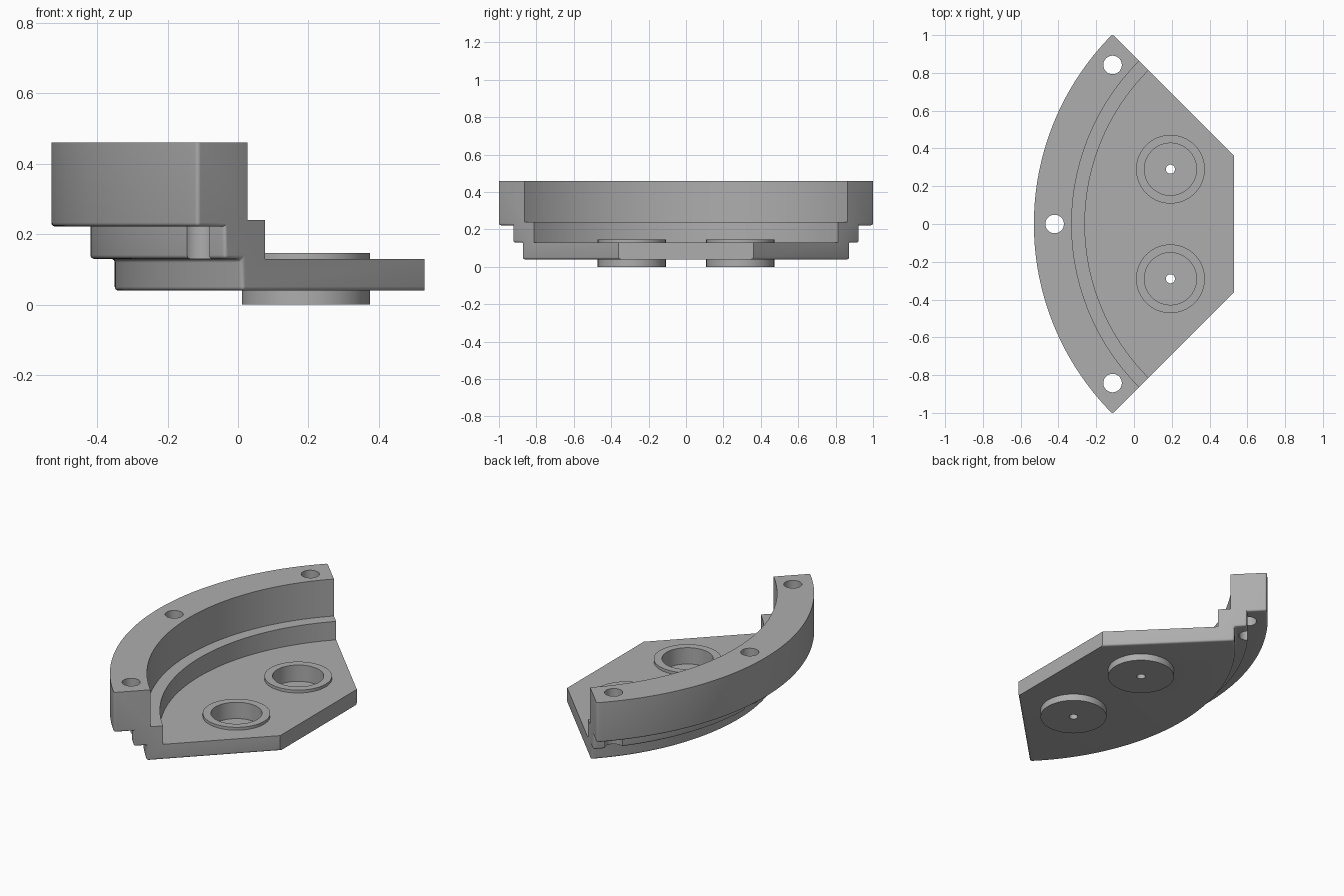
import bpy, bmesh, math
from mathutils import Matrix

if "Cube" in bpy.data.objects:
    bpy.data.objects.remove(bpy.data.objects["Cube"])

CX = 0.89                     # centre of all the arcs
HALF = math.radians(45)       # half sweep of the sector
FLAT = 0.36                   # distance from arc centre to the straight edge
N = 72

mat = bpy.data.materials.new("plain grey")
mat.diffuse_color = (0.42, 0.42, 0.42, 1)
mat.use_nodes = True
mat.node_tree.nodes["Principled BSDF"].inputs["Base Color"].default_value = mat.diffuse_color


def make_object(name, bm):
    bmesh.ops.recalc_face_normals(bm, faces=bm.faces)
    me = bpy.data.meshes.new(name)
    bm.to_mesh(me)
    bm.free()
    ob = bpy.data.objects.new(name, me)
    bpy.context.collection.objects.link(ob)
    me.materials.append(mat)
    return ob


def smooth(ob):
    bpy.ops.object.select_all(action='DESELECT')
    ob.select_set(True)
    bpy.context.view_layer.objects.active = ob
    bpy.ops.object.shade_smooth_by_angle(angle=math.radians(30))


# Stepped sector: profile (radius, z) swept around the arc centre; None = straight edge
profile = [(None, 0.04), (1.24, 0.04), (1.24, 0.13), (1.31, 0.13), (1.31, 0.222),
           (1.42, 0.222), (1.42, 0.46), (1.22, 0.46), (1.22, 0.24), (1.15, 0.24),
           (1.15, 0.13), (None, 0.13)]
bm = bmesh.new()
rings = []
for i in range(N + 1):
    a = -HALF + 2 * HALF * i / N
    ring = []
    for r, z in profile:
        r = FLAT / math.cos(a) if r is None else r
        ring.append(bm.verts.new((CX - r * math.cos(a), r * math.sin(a), z)))
    rings.append(ring)
P = len(profile)
for a, b in zip(rings, rings[1:]):
    for j in range(P):
        k = (j + 1) % P
        bm.faces.new((a[j], a[k], b[k], b[j]))
bm.faces.new(rings[0])
bm.faces.new(rings[-1])
bmesh.ops.recalc_face_normals(bm, faces=bm.faces)

# Round the outer lower arcs and the outer contour of both ends
edges = []
for a, b in zip(rings, rings[1:]):
    edges += [bm.edges.get((a[j], b[j])) for j in (1, 2, 3, 5)]
for ring in (rings[0], rings[-1]):
    edges += [bm.edges.get((ring[j], ring[j + 1])) for j in range(6)]
bmesh.ops.bevel(bm, geom=edges, offset=0.019, offset_type='OFFSET', segments=4,
                profile=0.5, affect='EDGES', clamp_overlap=True)
body = make_object("stepped_sector", bm)

# Cutters: three bolt holes and two openings for the bushings
bosses = [(0.193, 0.29), (0.193, -0.29)]
holes = [(CX - 1.31 * math.cos(math.radians(d)), 1.31 * math.sin(math.radians(d)), 0.049)
         for d in (-40, 0, 40)]
holes += [(x, y, 0.16) for x, y in bosses]
bm = bmesh.new()
for x, y, r in holes:
    bmesh.ops.create_cone(bm, cap_ends=True, segments=48, radius1=r, radius2=r, depth=2,
                          matrix=Matrix.Translation((x, y, 0.2)))
cutter = make_object("hole_cutter", bm)
cutter.hide_render = True
cut = body.modifiers.new("holes", 'BOOLEAN')
cut.operation = 'DIFFERENCE'
cut.solver = 'EXACT'
cut.object = cutter
bpy.context.view_layer.objects.active = body
bpy.ops.object.modifier_apply(modifier=cut.name)
bpy.data.objects.remove(cutter)
smooth(body)

# Bushings: lathed cups with a small centre hole
cup = [(0.024, 0), (0.182, 0), (0.182, 0.147), (0.138, 0.147), (0.138, 0.05), (0.024, 0.05)]
for n, (x, y) in enumerate(bosses):
    bm = bmesh.new()
    S = 64
    loops = [[bm.verts.new((x + r * math.cos(2 * math.pi * i / S),
                            y + r * math.sin(2 * math.pi * i / S), z)) for r, z in cup]
             for i in range(S)]
    for i in range(S):
        a, b = loops[i], loops[(i + 1) % S]
        for j in range(len(cup)):
            k = (j + 1) % len(cup)
            bm.faces.new((a[j], a[k], b[k], b[j]))
    smooth(make_object("bushing_%d" % (n + 1), bm))
